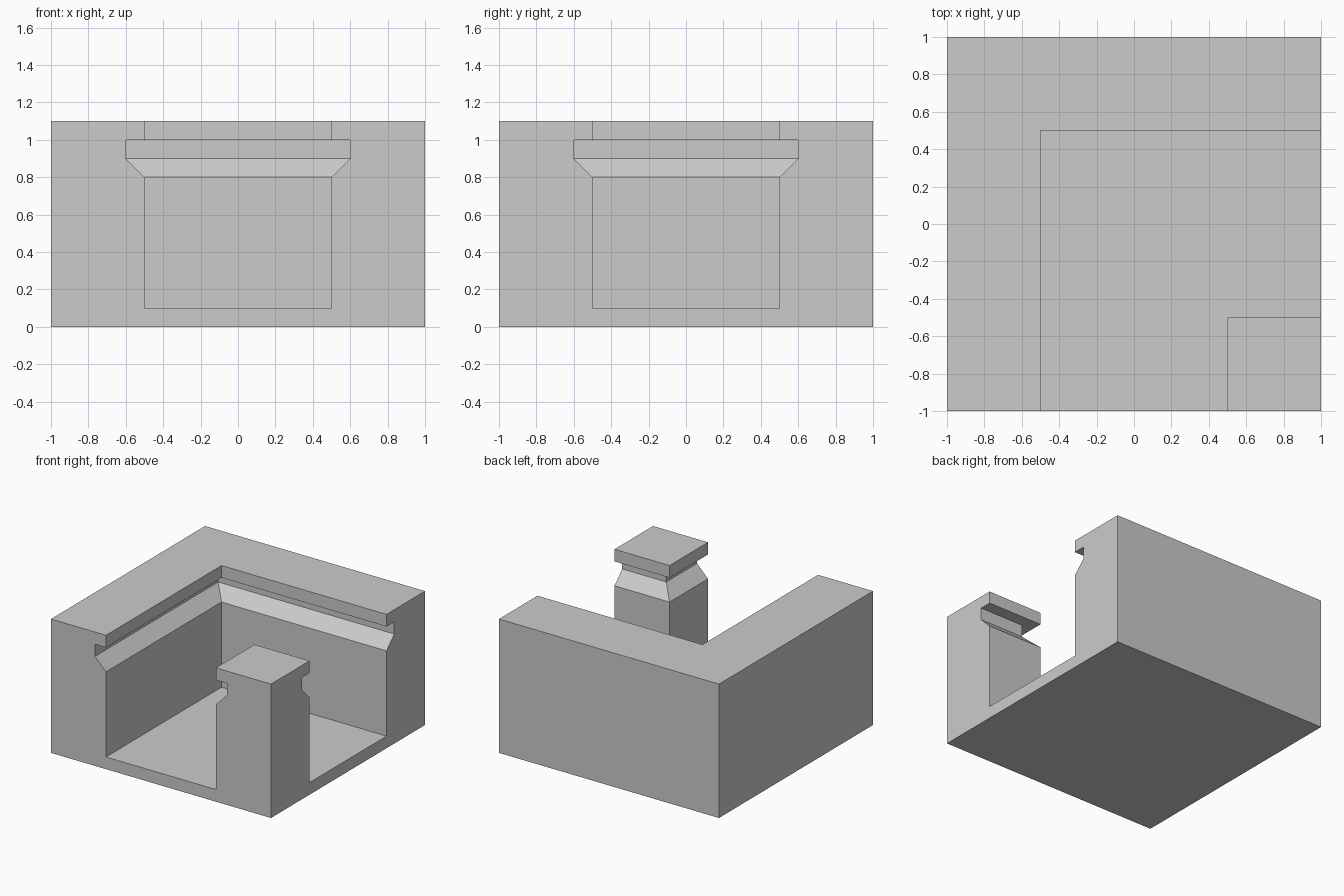
import bpy, bmesh
from math import radians

if "Cube" in bpy.data.objects:
    bpy.data.objects.remove(bpy.data.objects["Cube"])

# Channel cross-section: (offset from track centreline, height), right half then mirrored
half = [(0.5, 0.1), (0.5, 0.8), (0.6, 0.9), (0.6, 1.0),
        (0.5, 1.0), (0.5, 1.1), (1.0, 1.1), (1.0, 0.0)]
profile = half + [(-u, z) for u, z in reversed(half)]

# Sweep path: front opening, mitred corner, right-hand opening
stations = [lambda u: (u, -1.0), lambda u: (u, -u), lambda u: (1.0, -u)]

bm = bmesh.new()
rings = [[bm.verts.new((*place(u), z)) for u, z in profile] for place in stations]

# Walls, floor and grooves between neighbouring stations
n = len(profile)
for a, b in zip(rings, rings[1:]):
    for i in range(n):
        j = (i + 1) % n
        bm.faces.new((a[i], a[j], b[j], b[i]))

# End faces at the two openings
bm.faces.new(rings[0])
bm.faces.new(rings[-1])

# The inner post's outer edge collapses to one line; join it and merge flat faces
bmesh.ops.remove_doubles(bm, verts=bm.verts[:], dist=1e-5)
bmesh.ops.dissolve_limit(bm, angle_limit=radians(1), verts=bm.verts[:], edges=bm.edges[:])
bmesh.ops.recalc_face_normals(bm, faces=bm.faces[:])

mesh = bpy.data.meshes.new("corner_channel")
bm.to_mesh(mesh)
bm.free()
bpy.context.collection.objects.link(bpy.data.objects.new("corner_channel", mesh))
